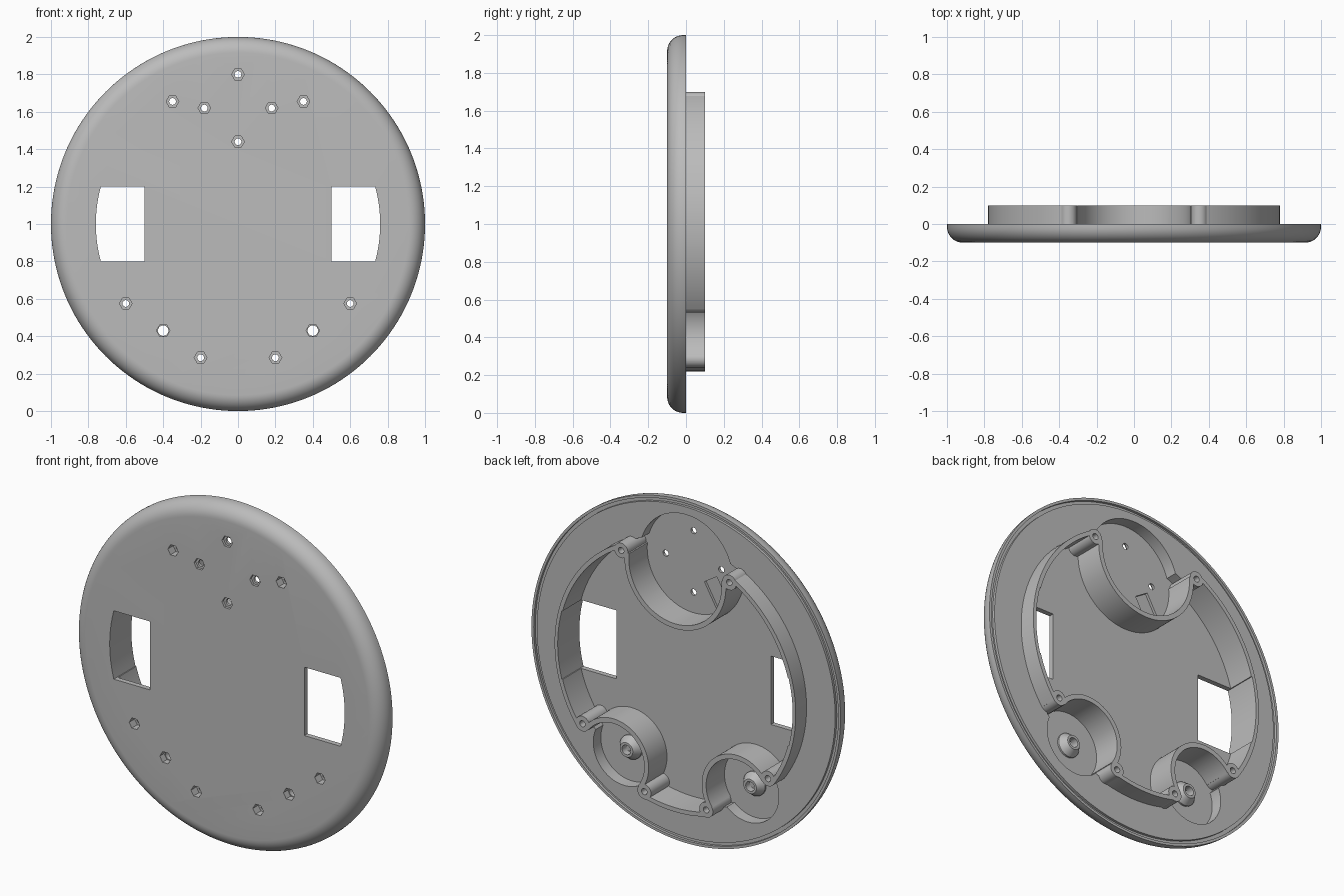
import bpy, bmesh
from math import sin, cos, pi, radians, atan2, sqrt, asin

cube = bpy.data.objects.get("Cube")
if cube:
    bpy.data.objects.remove(cube, do_unlink=True)

grey = bpy.data.materials.new("plain grey")
grey.use_nodes = True
GREY = (0.5, 0.5, 0.5, 1)
grey.diffuse_color = GREY
grey.node_tree.nodes["Principled BSDF"].inputs["Base Color"].default_value = GREY

FRONT, FLOOR, TOP = -0.1, -0.07, 0.1
MID = (0, 1)
RING_IN, RING_OUT = 0.755, 0.78


def circle(c, r, n=48):
    return [(c[0] + r * cos(2 * pi * i / n), c[1] + r * sin(2 * pi * i / n)) for i in range(n)]


def band(c, r0, r1, a0, a1, n=64):
    """Outline of a curved wall between two angles."""
    ang = [a0 + (a1 - a0) * i / n for i in range(n + 1)]
    return ([(c[0] + r1 * cos(a), c[1] + r1 * sin(a)) for a in ang]
            + [(c[0] + r0 * cos(a), c[1] + r0 * sin(a)) for a in reversed(ang)])


def loft(name, rings):
    """Solid through rings of (outline, y)."""
    bm = bmesh.new()
    loops = [[bm.verts.new((x, y, z)) for x, z in pts] for pts, y in rings]
    n = len(loops[0])
    for a, b in zip(loops, loops[1:]):
        for i in range(n):
            bm.faces.new((a[i], a[(i + 1) % n], b[(i + 1) % n], b[i]))
    bm.faces.new(loops[0])
    bm.faces.new(loops[-1])
    bmesh.ops.recalc_face_normals(bm, faces=bm.faces)
    me = bpy.data.meshes.new(name)
    bm.to_mesh(me)
    bm.free()
    me.materials.append(grey)
    ob = bpy.data.objects.new(name, me)
    bpy.context.collection.objects.link(ob)
    return ob


def prism(pts, y0, y1, name="helper"):
    return loft(name, [(pts, y0), (pts, y1)])


def combine(target, other, op):
    """Apply a boolean and delete the helper."""
    other.hide_render = True
    mod = target.modifiers.new("bool", "BOOLEAN")
    mod.operation, mod.object, mod.solver = op, other, "EXACT"
    dg = bpy.context.evaluated_depsgraph_get()
    me = bpy.data.meshes.new_from_object(target.evaluated_get(dg))
    target.modifiers.clear()
    target.data = me
    bpy.data.objects.remove(other, do_unlink=True)


def cut(target, pts, y0, y1):
    combine(target, prism(pts, y0, y1), "DIFFERENCE")


def add(target, pts, y0, y1):
    combine(target, prism(pts, y0, y1), "UNION")


def angle(c, p):
    return atan2(p[1] - c[1], p[0] - c[0])


# Round plate with a rolled front edge and a fine groove at the back rim
FILLET = 0.085
profile = [(1 - FILLET + FILLET * sin(a), FRONT + FILLET * (1 - cos(a)))
           for a in (pi / 2 * i / 10 for i in range(11))]
profile += [(1, 0), (0.985, 0), (0.985, -0.015), (0.965, -0.015), (0.965, 0)]
body = loft("round_plate", [(circle(MID, r, 160), y) for r, y in profile])

# Pockets: centre, radius
top_pocket = ((0, 1.62), 0.3)
low_pockets = [((s * 0.4, 0.43), 0.2) for s in (1, -1)]
cut(body, circle(MID, 0.765, 144), FLOOR, 0.3)
for c, r in [top_pocket] + low_pockets:
    cut(body, circle(c, r, 80), FLOOR, 0.3)

# Raised wall: outer arcs, pocket arcs and screw bosses
upper, side, lower = (0.35, 1.655), (0.6, 0.575), (0.2, 0.285)


def mirror(p):
    return (-p[0], p[1])


BASE = FLOOR - 0.01
wall = prism(band(MID, RING_IN, RING_OUT, angle(MID, side), angle(MID, upper)), BASE, TOP, "raised_wall")
a_up, a_side, a_low = (angle(MID, p) for p in (upper, side, lower))
add(wall, band(MID, RING_IN, RING_OUT, pi - a_up, pi - a_side), BASE, TOP)
add(wall, band(MID, RING_IN, RING_OUT, -pi - a_low, a_low), BASE, TOP)
for p in (upper, side, lower):
    for q in (p, mirror(p)):
        add(wall, circle(q, 0.044, 32), BASE, TOP)
c, r = top_pocket
a = angle(c, upper)
add(wall, band(c, r, r + 0.028, -pi - a, a), BASE, TOP)
c, r = low_pockets[0]
a0, a1 = angle(c, side), angle(c, lower) + 2 * pi
add(wall, band(c, r, r + 0.028, a0, a1), BASE, TOP)
add(wall, band(mirror(c), r, r + 0.028, pi - a1, pi - a0), BASE, TOP)
combine(body, wall, "UNION")

# Side windows with an arched outer edge
half = asin(0.2 / 0.76)
arc = [(0.76 * cos(t), 1 + 0.76 * sin(t)) for t in (half * (i / 8 - 1) for i in range(17))]
window = [(0.5, 1.2), (0.5, 0.8)] + arc
for pts in (window, [mirror(p) for p in window]):
    cut(body, pts, -0.2, 0.3)

# Shallow cable slot in the top pocket
cut(body, [(-0.07, 1.52), (-0.15, 1.57), (-0.23, 1.43), (-0.15, 1.38)], FLOOR - 0.015, FLOOR + 0.03)

# Hollow conical posts in the lower pockets
for c, r in low_pockets:
    post = loft("post", [(circle(c, 0.07), FLOOR - 0.01), (circle(c, 0.07), FLOOR + 0.01),
                         (circle(c, 0.042), FLOOR + 0.05)])
    combine(body, post, "UNION")
    cut(body, circle(c, 0.028, 24), -0.2, 0.3)
    cut(body, circle(c, 0.036, 6), -0.2, FRONT + 0.04)

# Screw holes with hexagonal nut seats on the front
plate_holes = [(0, 1.8), (0, 1.44), (0.18, 1.62), (-0.18, 1.62)]
boss_holes = [q for p in (upper, side, lower) for q in (p, mirror(p))]
for holes, depth in ((plate_holes, 0.015), (boss_holes, 0.05)):
    for p in holes:
        cut(body, circle(p, 0.018, 20), -0.2, 0.3)
        cut(body, circle(p, 0.034, 6), -0.2, FRONT + depth)

# Smooth curves, crisp corners
bpy.ops.object.select_all(action="DESELECT")
body.select_set(True)
bpy.context.view_layer.objects.active = body
bpy.ops.object.shade_smooth_by_angle(angle=radians(30))
